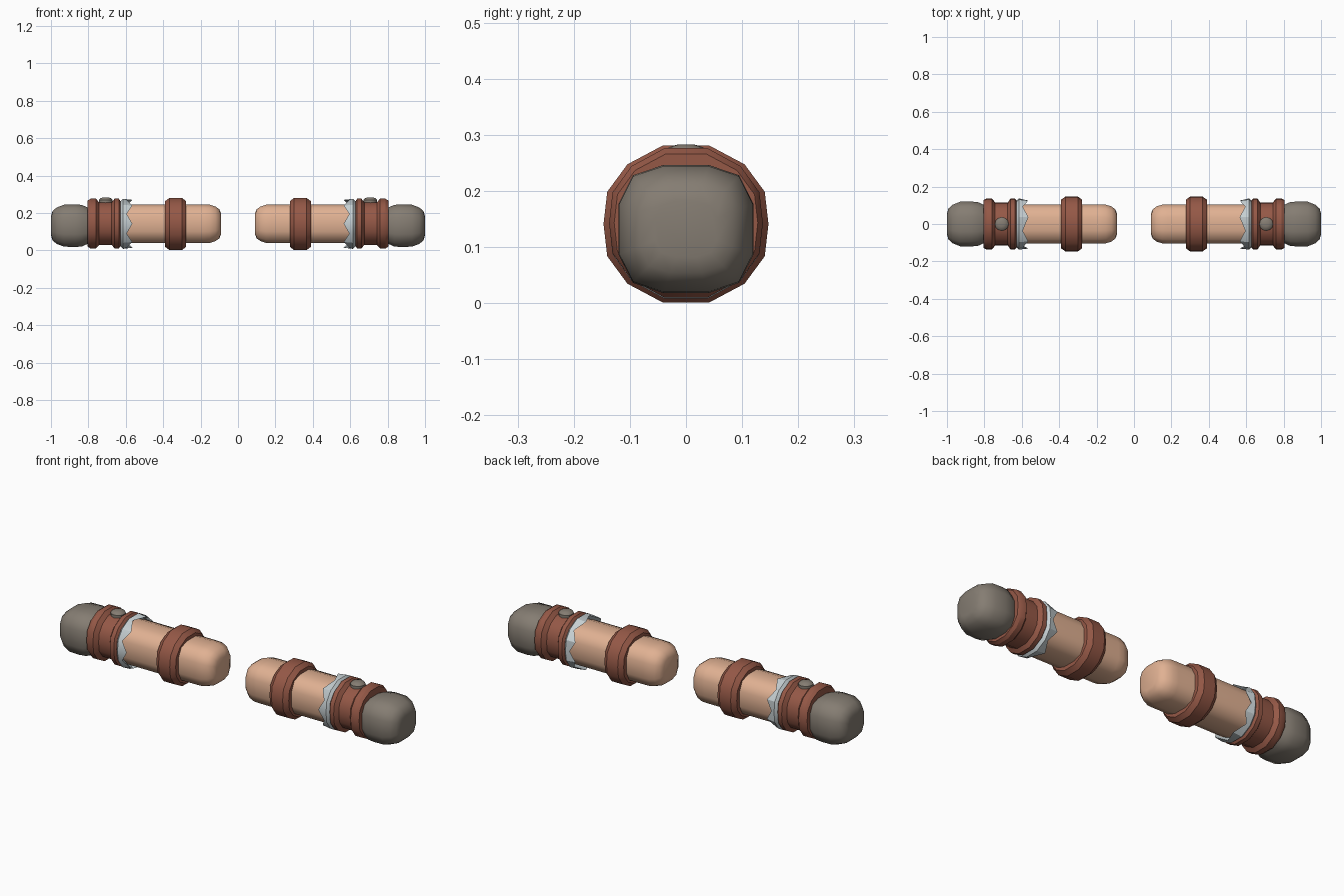
import bpy, bmesh, math

if "Cube" in bpy.data.objects:
    bpy.data.objects.remove(bpy.data.objects["Cube"])


def material(name, rgb):
    m = bpy.data.materials.new(name)
    m.diffuse_color = (*rgb, 1)
    m.use_nodes = True
    m.node_tree.nodes["Principled BSDF"].inputs["Base Color"].default_value = m.diffuse_color
    return m


SKIN = material("skin", (0.75, 0.44, 0.29))
LEATHER = material("brown leather", (0.30, 0.098, 0.062))
GREY = material("warm grey", (0.235, 0.205, 0.17))
TRIM = material("pale trim", (0.56, 0.62, 0.64))


def ring_shape(quarter, side_point):
    """Mirror a quarter outline (top to side) into a full closed outline."""
    right = list(quarter) + ([(1.0, 0.0)] if side_point else [])
    right += [(y, -z) for y, z in reversed(quarter)]
    return right + [(-y, z) for y, z in reversed(right)]


ROUND = ring_shape([(0.28, 1.0), (0.71, 0.76), (0.955, 0.41)], True)
SQUARE = ring_shape([(0.34, 1.0), (0.79, 0.84), (1.0, 0.40)], False)


def loft(name, side, shape, sections, zc, mat, angle, cap=True, jag=None):
    """Skin rings along x; each section is (x, half width, half height)."""
    bm = bmesh.new()
    rings = []
    for k, (x, ry, rz) in enumerate(sections):
        ring = []
        for i, (y, z) in enumerate(shape):
            dx = jag[1] if jag and k in jag[0] and i % 2 else 0
            ring.append(bm.verts.new((side * (x + dx), y * ry, zc + z * rz)))
        rings.append(ring)
    n = len(shape)
    for a, b in zip(rings, rings[1:]):
        for i in range(n):
            j = (i + 1) % n
            bm.faces.new((a[i], a[j], b[j], b[i]))
    if cap:
        bm.faces.new(rings[0])
        bm.faces.new(rings[-1])
    else:
        for i in range(n):
            j = (i + 1) % n
            bm.faces.new((rings[-1][i], rings[-1][j], rings[0][j], rings[0][i]))
    finish(bm, name, mat, angle)


def finish(bm, name, mat, angle):
    bmesh.ops.recalc_face_normals(bm, faces=bm.faces[:])
    me = bpy.data.meshes.new(name)
    bm.to_mesh(me)
    bm.free()
    me.materials.append(mat)
    ob = bpy.data.objects.new(name, me)
    bpy.context.collection.objects.link(ob)
    bpy.ops.object.select_all(action='DESELECT')
    ob.select_set(True)
    bpy.context.view_layer.objects.active = ob
    bpy.ops.object.shade_smooth_by_angle(angle=math.radians(angle))


for side, tag in ((-1, "left"), (1, "right")):
    # bare arm with a rounded shoulder end
    loft(tag + "_arm", side, SQUARE,
         [(0.09, 0.055, 0.055), (0.10, 0.078, 0.078), (0.12, 0.094, 0.092),
          (0.15, 0.103, 0.102), (0.18, 0.105, 0.103), (0.64, 0.105, 0.103)],
         0.142, SKIN, 60)

    # thick band around the upper arm
    loft(tag + "_arm_band", side, ROUND,
         [(0.277, 0.10, 0.10), (0.277, 0.130, 0.122), (0.300, 0.147, 0.140),
          (0.366, 0.147, 0.140), (0.390, 0.130, 0.122), (0.390, 0.10, 0.10)],
         0.141, LEATHER, 30)

    # jagged flared cuff, open towards the arm
    loft(tag + "_cuff", side, ROUND,
         [(0.64, 0.112, 0.108), (0.615, 0.137, 0.134),
          (0.565, 0.131, 0.128), (0.62, 0.108, 0.105)],
         0.142, TRIM, 25, cap=False, jag=((2,), 0.03))

    # wristband with a raised rim on each side of a groove
    loft(tag + "_wristband", side, ROUND,
         [(0.628, 0.125, 0.120), (0.637, 0.137, 0.133), (0.660, 0.137, 0.133),
          (0.675, 0.115, 0.114), (0.742, 0.115, 0.114), (0.760, 0.137, 0.133),
          (0.788, 0.137, 0.133), (0.804, 0.128, 0.123)],
         0.143, LEATHER, 30)

    # gloved fist
    loft(tag + "_fist", side, SQUARE,
         [(0.78, 0.095, 0.088), (0.805, 0.104, 0.098), (0.835, 0.117, 0.111),
          (0.87, 0.120, 0.114), (0.93, 0.119, 0.112), (0.97, 0.103, 0.097),
          (0.992, 0.083, 0.078), (1.0, 0.055, 0.050)],
         0.132, GREY, 60)

    # domed stud on top of the wristband
    bm = bmesh.new()
    rings = []
    for r, z in ((0.037, 0.235), (0.037, 0.270), (0.030, 0.278), (0.014, 0.283)):
        rings.append([bm.verts.new((side * 0.707 + r * math.cos(math.tau * i / 12),
                                    r * math.sin(math.tau * i / 12), z))
                      for i in range(12)])
    for a, b in zip(rings, rings[1:]):
        for i in range(12):
            j = (i + 1) % 12
            bm.faces.new((a[i], a[j], b[j], b[i]))
    bm.faces.new(rings[0])
    bm.faces.new(rings[-1])
    finish(bm, tag + "_stud", GREY, 40)
